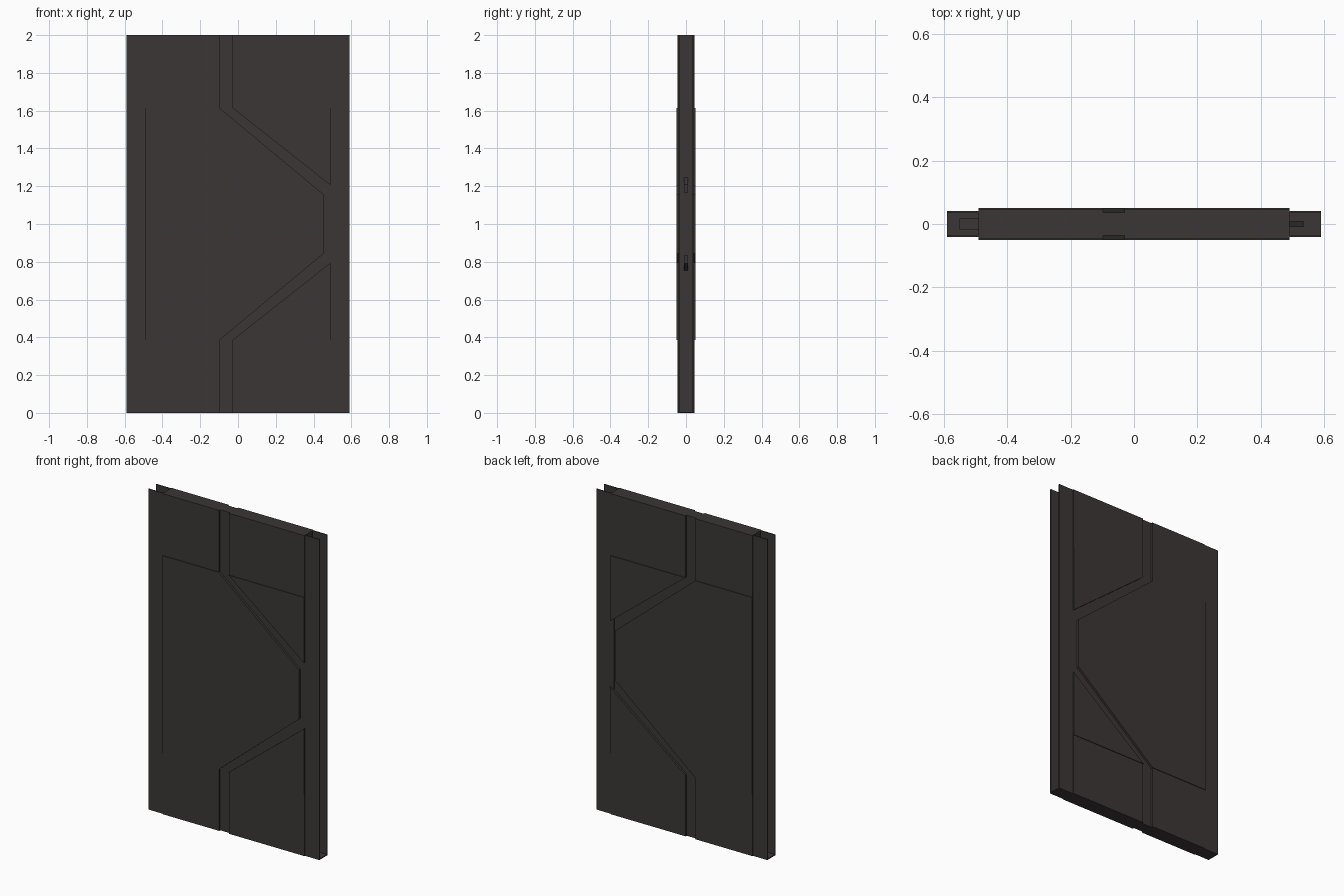
import bpy, bmesh

if "Cube" in bpy.data.objects:
    bpy.data.objects.remove(bpy.data.objects["Cube"])

mat = bpy.data.materials.new("dark warm grey metal")
mat.diffuse_color = (0.045, 0.037, 0.037, 1)
mat.use_nodes = True
mat.node_tree.nodes["Principled BSDF"].inputs["Base Color"].default_value = mat.diffuse_color
H = 2.0


def prism(name, pts, y0, y1):
    """Extrude an (x, z) outline from y0 to y1."""
    bm = bmesh.new()
    face = bm.faces.new([bm.verts.new((x, y0, z)) for x, z in pts])
    ext = bmesh.ops.extrude_face_region(bm, geom=[face])
    bmesh.ops.translate(bm, vec=(0, y1 - y0, 0),
                        verts=[v for v in ext["geom"] if isinstance(v, bmesh.types.BMVert)])
    bmesh.ops.recalc_face_normals(bm, faces=bm.faces)
    me = bpy.data.meshes.new(name)
    bm.to_mesh(me)
    bm.free()
    me.materials.append(mat)
    ob = bpy.data.objects.new(name, me)
    bpy.context.collection.objects.link(ob)
    return ob


def flip(pts):
    """Mirror an outline about mid height, reversed so it continues a path."""
    return [(x, H - z) for x, z in reversed(pts)]


def rect(x0, x1, z0, z1):
    return [(x0, z0), (x1, z0), (x1, z1), (x0, z1)]


LINE = 0.385          # height of the lower panel joint
END, MID = 0.046, 0.05  # half thickness of end panels and middle panels

# left leaf: centre panel with its pointed nose, and two end panels
nose = [(-0.49, LINE), (-0.098, LINE), (0.455, 0.845)]
prism("left_centre_panel", nose + flip(nose), -MID, MID)
left_end = rect(-0.49, -0.098, 0, LINE)
prism("left_bottom_panel", left_end, -END, END)
prism("left_top_panel", flip(left_end), -END, END)

# right leaf: wedge panels and end panels, mirrored top to bottom
wedge = [(-0.03, LINE), (0.49, LINE), (0.49, 0.795)]
right_end = rect(-0.03, 0.49, 0, LINE)
for label, fn in (("bottom", list), ("top", flip)):
    prism(f"right_{label}_wedge", fn(wedge), -MID, MID)
    prism(f"right_{label}_panel", fn(right_end), -END, END)

# recessed seal following the seam between the leaves
inner = [(-0.11, 0), (-0.11, 0.395), (0.445, 0.855)]
outer = [(-0.02, 0), (-0.02, 0.38), (0.487, 0.785)]
prism("seam_seal", inner + flip(inner) + list(reversed(outer + flip(outer))), -0.036, 0.036)

# thin tongues of the seam and joints poking into the side channels
tongue = [(0.44, 0.715), (0.535, 0.79), (0.535, 0.835), (0.44, 0.76)]
for label, fn in (("lower", list), ("upper", flip)):
    prism(f"{label}_seam_tongue", fn(tongue), -0.01, 0.01)
    prism(f"{label}_joint_tongue", fn(rect(-0.55, -0.45, LINE - 0.02, LINE + 0.02)), -0.018, 0.018)

# side channels: front and back flanges with a thin floor
for side, s in (("left", -1), ("right", 1)):
    a, b = sorted((s * 0.47, s * 0.59))
    prism(f"{side}_front_flange", rect(a, b, 0, H), -0.041, -0.034)
    prism(f"{side}_back_flange", rect(a, b, 0, H), 0.034, 0.041)
    prism(f"{side}_channel_floor", rect(a, b, 0, 0.006), -0.035, 0.035)
